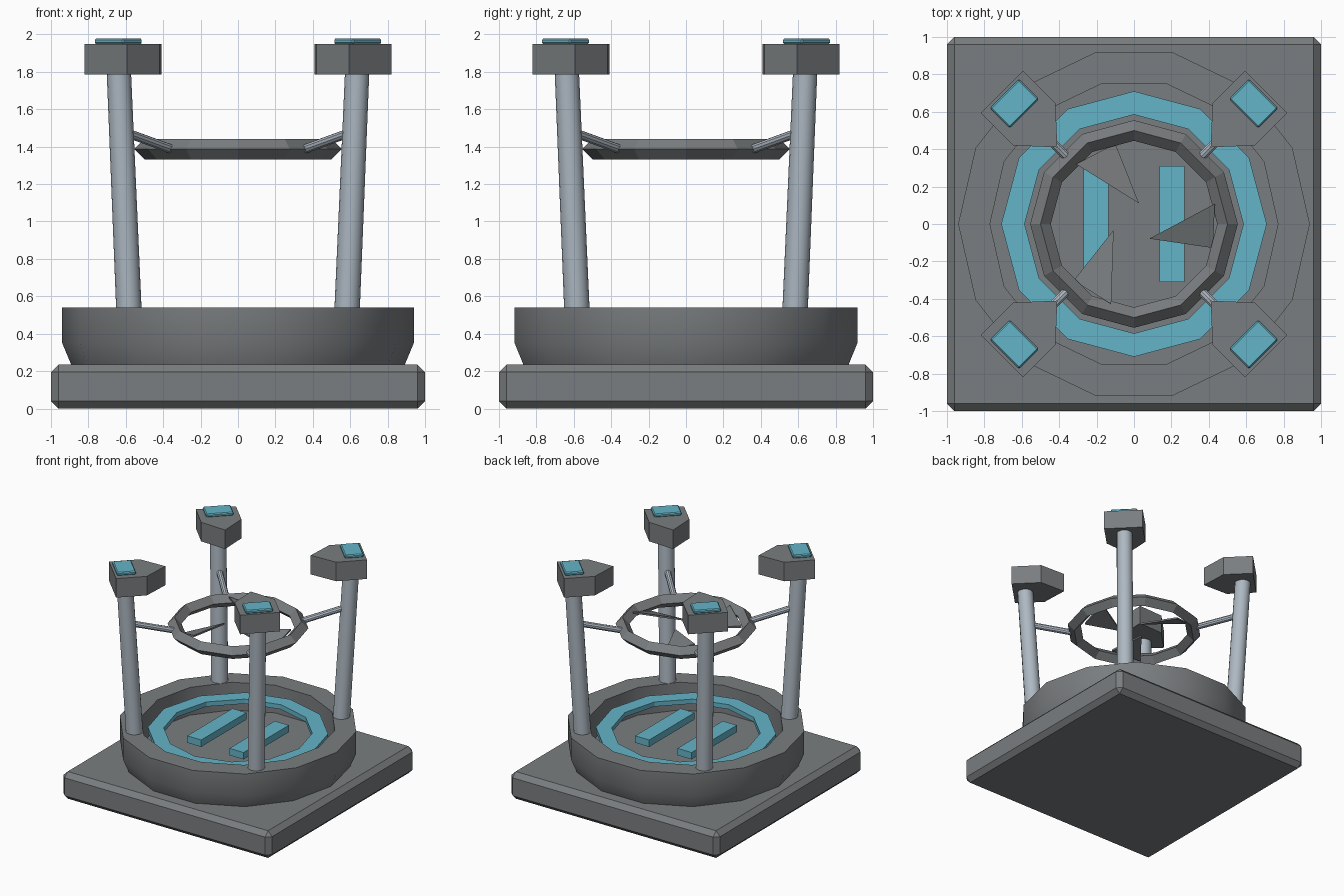
import bpy, bmesh, math
from mathutils import Vector, Matrix

if "Cube" in bpy.data.objects:
    bpy.data.objects.remove(bpy.data.objects["Cube"], do_unlink=True)


def make_material(name, rgb):
    mat = bpy.data.materials.new(name)
    mat.use_nodes = True
    mat.diffuse_color = (*rgb, 1)
    mat.node_tree.nodes["Principled BSDF"].inputs["Base Color"].default_value = (*rgb, 1)
    return mat


GREY = make_material("stone_grey", (0.195, 0.207, 0.214))
STEEL = make_material("pale_steel", (0.42, 0.48, 0.54))
TEAL = make_material("teal", (0.13, 0.46, 0.58))


def finish(name, bm, mat, smooth=False, bevel=0):
    """Turn a bmesh into a named object."""
    bmesh.ops.remove_doubles(bm, verts=bm.verts, dist=1e-5)
    bmesh.ops.recalc_face_normals(bm, faces=bm.faces)
    mesh = bpy.data.meshes.new(name)
    bm.to_mesh(mesh)
    bm.free()
    mesh.materials.append(mat)
    obj = bpy.data.objects.new(name, mesh)
    bpy.context.collection.objects.link(obj)
    if bevel:
        mod = obj.modifiers.new("edge_bevel", 'BEVEL')
        mod.width, mod.segments = bevel, 1
    if smooth:
        bpy.ops.object.select_all(action='DESELECT')
        obj.select_set(True)
        bpy.context.view_layer.objects.active = obj
        bpy.ops.object.shade_smooth_by_angle(angle=math.radians(30))
    return obj


def box(name, centre, size, mat, turn=0, bevel=0):
    bm = bmesh.new()
    bmesh.ops.create_cube(bm, size=1, matrix=Matrix.Translation(centre)
                          @ Matrix.Rotation(turn, 4, 'Z') @ Matrix.Diagonal((*size, 1)))
    return finish(name, bm, mat, bevel=bevel)


def lathe(name, profile, sides, mat, closed=True, smooth=False):
    """Spin a profile of (radius, height) points around z."""
    bm = bmesh.new()
    rows = []
    for i in range(sides):
        a = math.tau * i / sides
        rows.append([bm.verts.new((r * math.cos(a), r * math.sin(a), z)) for r, z in profile])
    count = len(profile)
    for i in range(sides):
        a, b = rows[i], rows[(i + 1) % sides]
        for j in range(count if closed else count - 1):
            k = (j + 1) % count
            bm.faces.new((a[j], b[j], b[k], a[k]))
    return finish(name, bm, mat, smooth=smooth)


def slab(name, points, thickness, mat):
    """Thicken a flat outline upwards."""
    bm = bmesh.new()
    face = bm.faces.new([bm.verts.new(p) for p in points])
    top = bmesh.ops.extrude_face_region(bm, geom=[face], use_keep_orig=True)["geom"]
    bmesh.ops.translate(bm, vec=(0, 0, thickness),
                        verts=[g for g in top if isinstance(g, bmesh.types.BMVert)])
    return finish(name, bm, mat)


def rod(name, start, end, r_start, r_end, sides):
    start, end = Vector(start), Vector(end)
    axis = end - start
    bm = bmesh.new()
    bmesh.ops.create_cone(bm, cap_ends=True, segments=sides, radius1=r_start, radius2=r_end,
                          depth=axis.length,
                          matrix=Matrix.Translation((start + end) / 2)
                          @ axis.to_track_quat('Z', 'Y').to_matrix().to_4x4())
    return finish(name, bm, STEEL, smooth=True)


# Foundation and round basin
box("foundation", (0, 0, 0.1175), (2, 2, 0.235), GREY, bevel=0.04)
lathe("basin", [(0, 0.2), (0.89, 0.23), (0.94, 0.35), (0.94, 0.54), (0.77, 0.54),
                (0.77, 0.3), (0, 0.3)], 14, GREY, closed=False, smooth=True)

# Raised pad markings
lathe("pad_ring", [(0.71, 0.44), (0.71, 0.48), (0.585, 0.48), (0.585, 0.44)], 12, TEAL)
for side, label in ((1, "left"), (-1, "right")):
    box("pad_bar_" + label, (side * 0.203, 0, 0.45), (0.135, 0.62, 0.06), TEAL)

# Fan ring with a diamond cross-section
lathe("fan_ring", [(0.555, 1.387), (0.5, 1.442), (0.445, 1.387), (0.5, 1.332)], 12, GREY)

# Three pitched fan blades
blade = [Vector((-0.31, 0.32, 1.42)), Vector((-0.1, 0.43, 1.34)), Vector((0.027, 0.11, 1.38))]
for i in range(3):
    spin = Matrix.Rotation(math.tau * i / 3, 3, 'Z')
    slab("fan_blade_%d" % (i + 1), [spin @ p for p in blade], 0.015, GREY)

# Four corner towers: leaning pillar, lamp head, lamp plate and fan strut
head = [(0.594, 0.82), (0.82, 0.594), (0.647, 0.42), (0.41, 0.41), (0.42, 0.647)]
for sx, x_label in ((1, "left"), (-1, "right")):
    for sy, y_label in ((1, "back"), (-1, "front")):
        corner = "_%s_%s" % (y_label, x_label)
        rod("pillar" + corner, (sx * 0.583, sy * 0.583, 0.52),
            (sx * 0.637, sy * 0.637, 1.8), 0.068, 0.065, 16)
        slab("lamp_head" + corner, [(sx * x, sy * y, 1.785) for x, y in head], 0.165, GREY)
        box("lamp_plate" + corner, (sx * 0.64, sy * 0.644, 1.963), (0.15, 0.22, 0.03), TEAL,
            turn=math.atan2(sy, sx), bevel=0.008)
        rod("fan_strut" + corner, (sx * 0.62, sy * 0.62, 1.483),
            (sx * 0.365, sy * 0.365, 1.39), 0.025, 0.025, 10)
